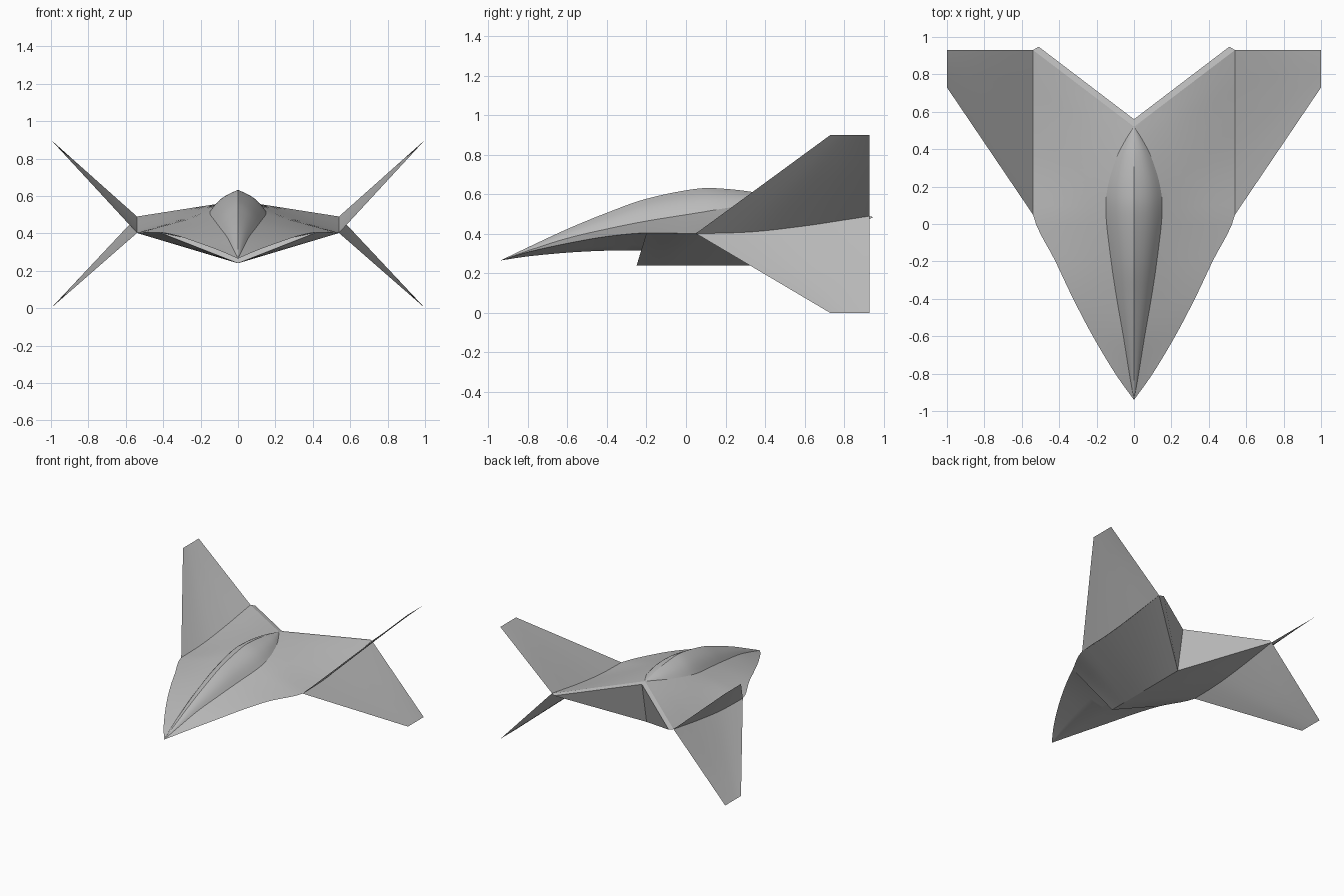
import bpy, bmesh, math
from mathutils import Vector

if "Cube" in bpy.data.objects:
    bpy.data.objects.remove(bpy.data.objects["Cube"])

grey = bpy.data.materials.new("hull grey")
grey.diffuse_color = (0.5, 0.5, 0.5, 1)
grey.use_nodes = True
grey.node_tree.nodes["Principled BSDF"].inputs["Base Color"].default_value = grey.diffuse_color

# Stations nose to tail: centre y, canopy half width, canopy base z, ridge z,
#                        edge y, edge x, edge z
STATIONS = [
    (-0.94, 0.000, 0.265, 0.265, -0.94, 0.00, 0.265),
    (-0.80, 0.025, 0.315, 0.332, -0.80, 0.10, 0.308),
    (-0.60, 0.057, 0.378, 0.425, -0.60, 0.22, 0.352),
    (-0.40, 0.092, 0.425, 0.507, -0.40, 0.325, 0.387),
    (-0.20, 0.122, 0.465, 0.578, -0.20, 0.42, 0.405),
    (0.05, 0.150, 0.505, 0.628, 0.05, 0.54, 0.402),
    (0.20, 0.140, 0.530, 0.628, 0.33, 0.54, 0.410),
    (0.35, 0.095, 0.553, 0.610, 0.60, 0.54, 0.440),
    (0.45, 0.045, 0.567, 0.590, 0.80, 0.54, 0.470),
    (0.52, 0.000, 0.575, 0.575, 0.93, 0.54, 0.490),
]
STEPS = 5


def smooth_rows(rows, steps):
    """Catmull-Rom interpolation between the rows."""
    out = []
    for i in range(len(rows) - 1):
        a, b = rows[max(i - 1, 0)], rows[i]
        c, d = rows[i + 1], rows[min(i + 2, len(rows) - 1)]
        for k in range(steps):
            t = k / steps
            out.append(tuple(
                0.5 * (2 * q + (r - p) * t + (2 * p - 5 * q + 4 * r - s) * t * t
                       + (3 * q - p - 3 * r + s) * t ** 3)
                for p, q, r, s in zip(a, b, c, d)))
    out.append(rows[-1])
    return out


def sheet(name, rows, facing):
    """Mirrored surface through rows of points, normals towards facing."""
    bm = bmesh.new()
    for side in (1, -1):
        grid = [[bm.verts.new((p[0] * side, p[1], p[2])) for p in row] for row in rows]
        faces = []
        for r0, r1 in zip(grid, grid[1:]):
            for i in range(len(r0) - 1):
                faces.append(bm.faces.new((r0[i], r0[i + 1], r1[i + 1], r1[i])))
        want = Vector((facing[0] * side, facing[1], facing[2]))
        bm.normal_update()
        if sum(f.normal.dot(want) * f.calc_area() for f in faces) < 0:
            bmesh.ops.reverse_faces(bm, faces=faces)
    bmesh.ops.remove_doubles(bm, verts=bm.verts, dist=0.0005)
    bmesh.ops.dissolve_degenerate(bm, edges=bm.edges, dist=0.0001)
    me = bpy.data.meshes.new(name)
    bm.to_mesh(me)
    bm.free()
    me.materials.append(grey)
    me.shade_smooth()
    me.set_sharp_from_angle(angle=math.radians(25))
    ob = bpy.data.objects.new(name, me)
    bpy.context.collection.objects.link(ob)
    return ob


def line(a, b, n):
    a, b = Vector(a), Vector(b)
    return [a.lerp(b, i / n) for i in range(n + 1)]


rows = smooth_rows(STATIONS, STEPS)
edge = [Vector((min(r[5], 0.54), r[4], r[6])) for r in rows]
base = [Vector((max(r[1], 0), r[0], r[2])) for r in rows]
ridge = [Vector((0, r[0], r[3])) for r in rows]

# Ridged canopy with gently bulging sides
canopy = []
for top, foot in zip(ridge, base):
    row = line(top, foot, 6)
    for i, p in enumerate(row):
        bulge = math.sin(math.pi * i / 6) * 0.08 * foot.x
        p.x += bulge
        p.z += bulge
    canopy.append(row)
sheet("canopy", canopy, (0.5, 0, 1))

# Upper wing surface from canopy base to leading edge
sheet("wing_top", [line(b, e, 4) for b, e in zip(base, edge)], (0, 0, 1))

# Underside of the nose, a shallow keel
split = 4 * STEPS
keel = smooth_rows([(-0.94, 0.265), (-0.80, 0.286), (-0.60, 0.305),
                    (-0.40, 0.315), (-0.22, 0.315)], STEPS)
sheet("nose_underside",
      [line((0, k[0], k[1]), e, 3) for k, e in zip(keel, edge)], (0, 0, -1))

# Lower hull: flat keel line ruled out to the wing edge
rear_edge = edge[split:]
n = len(rear_edge) - 1
keel_line = line((0, -0.25, 0.24), (0, 0.50, 0.24), n)
sheet("lower_hull", [line(k, e, 3) for k, e in zip(keel_line, rear_edge)], (0, 0, -1))

# Front step of the lower hull
sheet("hull_step", [line(keel_line[0], rear_edge[0], 3),
                    line((0, -0.22, 0.315), rear_edge[0], 3)], (0, -1, 0))

# Notched tail: narrow lip on top and the rear walls below
corner, lip_mid, lip_out = edge[-1], (0, 0.56, 0.565), (0.51, 0.948, 0.485)
sheet("tail_lip", [[ridge[-1], corner], [lip_mid, lip_out]], (0, 0, 1))
sheet("tail_wall", [[lip_mid, lip_out], [(0, 0.50, 0.24), corner]], (0, 1, 0))

# Four thin fins, splayed up and down from the wing edges
root = edge[5 * STEPS:]
for name, tip_z, facing in (("upper_fins", 0.9, (-1, 0, 1)), ("lower_fins", 0.0, (1, 0, 1))):
    tip = line((1, 0.73, tip_z), (1, 0.93, tip_z), len(root) - 1)
    sheet(name, [line(r, t, 4) for r, t in zip(root, tip)], facing)
